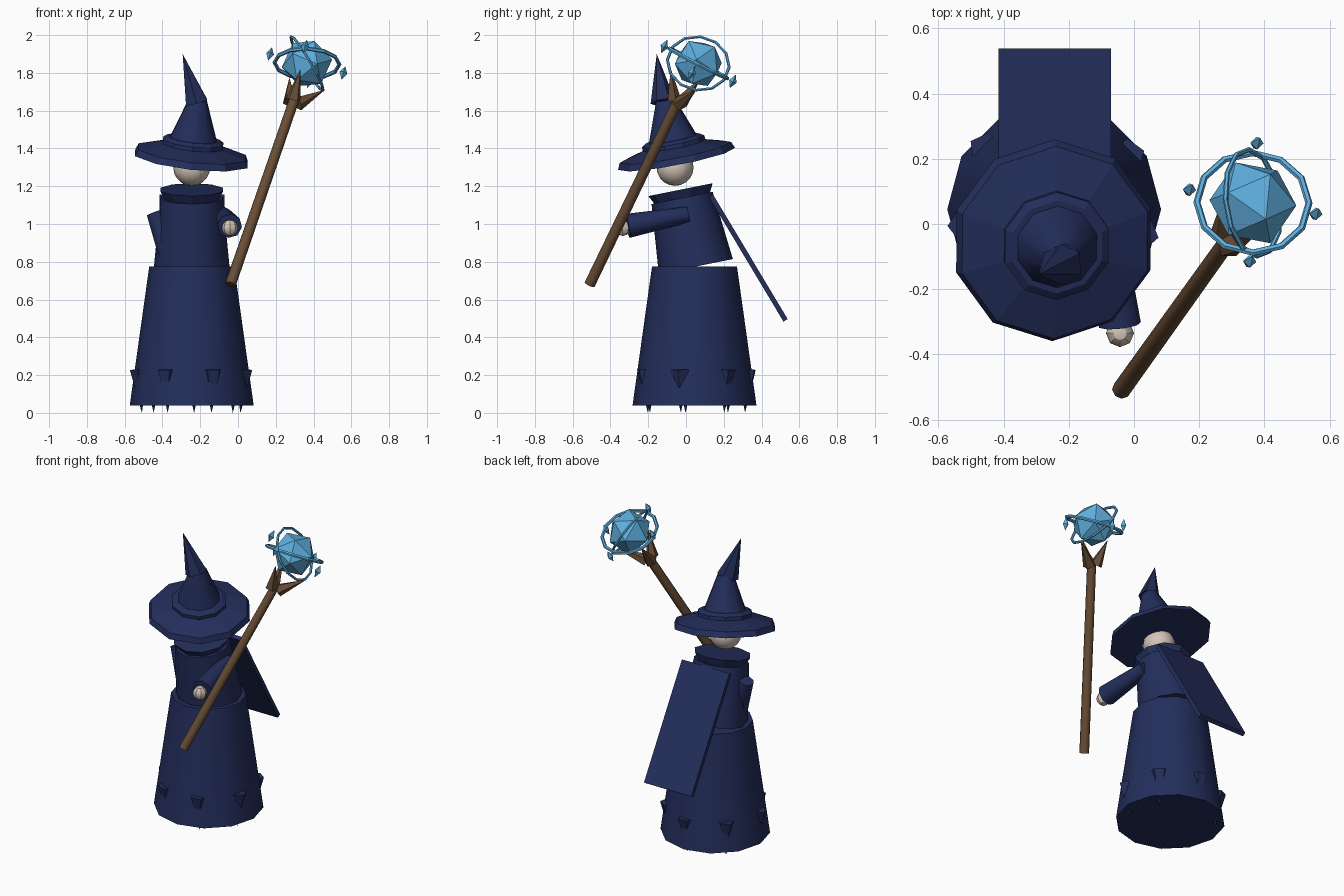
import bpy, bmesh, math
from mathutils import Vector, Matrix

if "Cube" in bpy.data.objects:
    bpy.data.objects.remove(bpy.data.objects["Cube"])


def material(name, col):
    m = bpy.data.materials.new(name)
    m.diffuse_color = (*col, 1)
    m.use_nodes = True
    m.node_tree.nodes["Principled BSDF"].inputs["Base Color"].default_value = m.diffuse_color
    return m


NAVY = material("navy_cloth", (0.017, 0.027, 0.105))
SKIN = material("pale_skin", (0.66, 0.56, 0.47))
WOOD = material("brown_wood", (0.14, 0.075, 0.037))
BLUE = material("crystal_blue", (0.115, 0.43, 0.74))
UP = Vector((0, 0, 1))


def finish(name, bm, mat, matrix, smooth=None):
    """Turn a bmesh into a placed, coloured object."""
    bmesh.ops.remove_doubles(bm, verts=bm.verts, dist=1e-5)
    bmesh.ops.recalc_face_normals(bm, faces=bm.faces)
    me = bpy.data.meshes.new(name)
    bm.to_mesh(me)
    bm.free()
    me.transform(matrix)
    me.materials.append(mat)
    ob = bpy.data.objects.new(name, me)
    bpy.context.collection.objects.link(ob)
    if smooth:
        bpy.ops.object.select_all(action='DESELECT')
        ob.select_set(True)
        bpy.context.view_layer.objects.active = ob
        bpy.ops.object.shade_smooth_by_angle(angle=math.radians(smooth))
    return ob


def place(pos, axis=UP):
    q = UP.rotation_difference(Vector(axis).normalized())
    return Matrix.Translation(pos) @ q.to_matrix().to_4x4()


def lathe(name, pos, axis, profile, n, mat, smooth=None):
    """Solid turned from (radius, height) points along an axis."""
    bm = bmesh.new()
    rings = []
    for r, z in profile:
        ring = []
        for i in range(n):
            a = math.pi / 2 + math.tau * i / n
            ring.append(bm.verts.new((r * math.cos(a), r * math.sin(a), z)))
        rings.append(ring)
    for lo, hi in zip(rings, rings[1:]):
        for i in range(n):
            j = (i + 1) % n
            bm.faces.new((lo[i], lo[j], hi[j], hi[i]))
    if profile[0][0] > 0:
        bm.faces.new(rings[0][::-1])
    if profile[-1][0] > 0:
        bm.faces.new(rings[-1])
    return finish(name, bm, mat, place(pos, axis), smooth)


def cone(name, p0, p1, r0, r1, n, mat, smooth=None):
    d = Vector(p1) - Vector(p0)
    return lathe(name, p0, d, [(r0, 0), (r1, d.length)], n, mat, smooth)


def ball(name, pos, r, mat, u=12, v=8, smooth=40):
    bm = bmesh.new()
    bmesh.ops.create_uvsphere(bm, u_segments=u, v_segments=v, radius=r)
    return finish(name, bm, mat, Matrix.Translation(pos), smooth)


def ring(name, pos, axis, r, thick, n, mat):
    """Thin faceted hoop."""
    lathe_pts = [(r + thick * math.cos(a), thick * math.sin(a))
                 for a in [math.tau * k / 6 for k in range(7)]]
    bm = bmesh.new()
    rows = [[bm.verts.new((p * math.cos(t), p * math.sin(t), z)) for p, z in lathe_pts]
            for t in [math.tau * i / n for i in range(n)]]
    for i in range(n):
        a, b = rows[i], rows[(i + 1) % n]
        for k in range(6):
            bm.faces.new((a[k], b[k], b[k + 1], a[k + 1]))
    return finish(name, bm, mat, place(pos, axis))


CX, CY = -0.245, 0.045

# Robe: skirt, leaning torso and flared collar
cone("skirt", (CX, CY, 0.04), (CX, CY, 0.775), 0.328, 0.225, 12, NAVY, 32)
lean = Vector((0, -0.2, 1)).normalized()
base = Vector((CX, 0.052, 0.775))
lathe("torso", base, lean, [(0.2, 0), (0.165, 0.37)], 12, NAVY, 32)
lathe("collar", base + lean * 0.36, lean, [(0.145, 0), (0.174, 0.055)], 10, NAVY)

# Torn hem: downward spikes poking through the skirt
for i in range(7):
    a = math.radians(-67) + math.tau * i / 7
    c, s = math.cos(a), math.sin(a)
    cone(f"hem_spike_{i + 1}", (CX + 0.278 * c, CY + 0.278 * s, 0.23),
         (CX + 0.268 * c, CY + 0.268 * s, 0.0), 0.054, 0, 5, NAVY)

# Cape: a flat slanted board on the back
top, low = Vector((CX + 0.002, 0.132, 1.15)), Vector((CX + 0.002, 0.527, 0.49))
d = low - top
bm = bmesh.new()
bmesh.ops.create_cube(bm, size=1, matrix=Matrix.Diagonal((0.345, 0.026, d.length, 1)))
finish("cape", bm, NAVY, Matrix.Translation((top + low) / 2)
       @ Matrix.Rotation(math.atan2(-d.y, d.z) , 4, 'X'))

# Sleeves and the visible hand
cone("forward_sleeve", (-0.08, 0.01, 1.05), (-0.043, -0.31, 0.99), 0.043, 0.065, 8, NAVY, 50)
cone("lowered_sleeve", (-0.441, 0.0, 1.06), (-0.335, -0.03, 0.76), 0.045, 0.065, 8, NAVY, 50)
ball("hand", (-0.043, -0.335, 0.98), 0.043, SKIN, 8, 6, 30)

# Head and eyes
ball("head", (CX, -0.058, 1.3), 0.098, SKIN, 16, 10)
for side in (-1, 1):
    ball("eye", (CX + side * 0.042, -0.14, 1.318), 0.02, BLUE, 8, 6)

# Hat: brim, band, crown and bent tip
tilt = Vector((0.11, -0.19, 1)).normalized()
hat = Vector((-0.247, -0.05, 1.345))
lathe("hat_brim", hat, tilt, [(0.315, 0), (0.3, 0.035), (0.16, 0.075)], 10, NAVY)
lathe("hat_band", hat + tilt * 0.06, tilt,
      [(0.168, 0), (0.168, 0.035), (0.145, 0.05)], 10, NAVY)
lathe("hat_crown", hat + tilt * 0.09, tilt, [(0.135, 0), (0.05, 0.23)], 10, NAVY, 40)
cone("hat_tip", (-0.22, -0.122, 1.645), (-0.293, -0.155, 1.9), 0.066, 0, 6, NAVY)

# Staff with three prongs
foot, head = Vector((-0.04, -0.51, 0.68)), Vector((0.3, -0.035, 1.665))
cone("staff", foot, head, 0.029, 0.027, 8, WOOD, 50)
for i, tip in enumerate([(0.33, -0.08, 1.82), (0.46, 0.055, 1.71), (0.272, 0.08, 1.775)]):
    tip = Vector(tip)
    axis = (head - foot).normalized()
    out = tip - head
    out -= axis * out.dot(axis)
    start = head - axis * 0.02 + out.normalized() * 0.025
    cone(f"staff_prong_{i + 1}", start, tip, 0.04, 0, 5, WOOD)

# Crystal orb with two orbiting hoops and four shards
orb = Vector((0.365, 0.065, 1.85))
bm = bmesh.new()
bmesh.ops.create_icosphere(bm, subdivisions=1, radius=0.135)
finish("crystal_orb", bm, BLUE, Matrix.Translation(orb) @ Matrix.Rotation(0.4, 4, 'X')
       @ Matrix.Rotation(0.3, 4, 'Y'))
ring("wide_hoop", orb, (0.03, 0.46, 0.89), 0.172, 0.011, 12, BLUE)
ring("upright_hoop", orb, (0.85, 0.12, 0.5), 0.165, 0.008, 12, BLUE)
for i, off in enumerate([(0.012, 0.183, -0.095), (-0.195, 0.04, 0.05),
                         (0.193, -0.034, -0.05), (-0.01, -0.18, 0.09)]):
    lathe(f"shard_{i + 1}", orb + Vector(off), (0.25, 0.4, 0.88),
          [(0, -0.04), (0.021, 0), (0, 0.04)], 4, BLUE)
